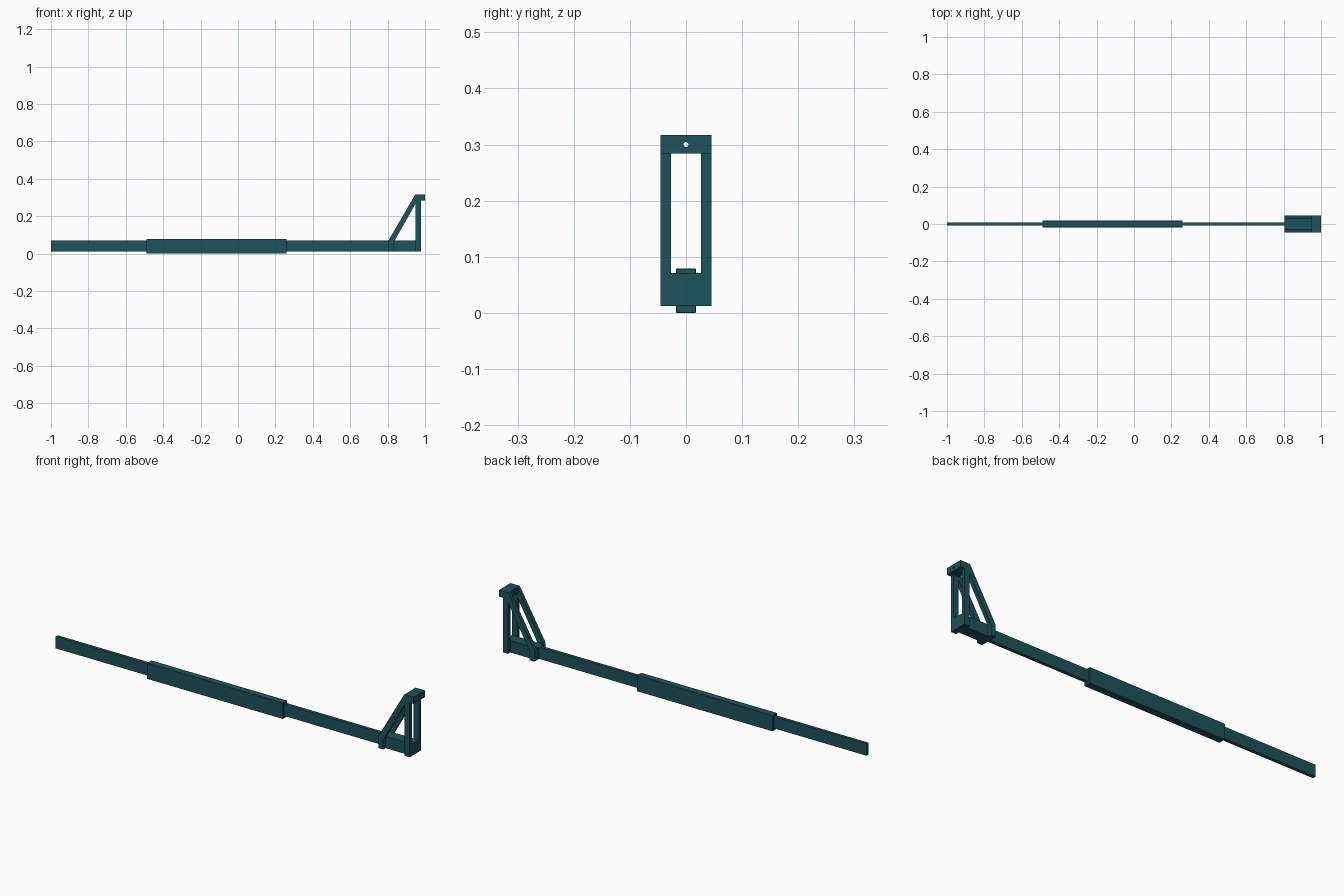
import bpy, bmesh, math

if "Cube" in bpy.data.objects:
    bpy.data.objects.remove(bpy.data.objects["Cube"])

teal = bpy.data.materials.new("dark_teal")
teal.diffuse_color = (0.012, 0.085, 0.105, 1)
teal.use_nodes = True
teal.node_tree.nodes["Principled BSDF"].inputs["Base Color"].default_value = teal.diffuse_color


def prism(name, profile, y0, y1):
    """Extrude an xz profile from y0 to y1."""
    me = bpy.data.meshes.new(name)
    bm = bmesh.new()
    face = bm.faces.new([bm.verts.new((x, y0, z)) for x, z in profile])
    ext = bmesh.ops.extrude_face_region(bm, geom=[face])
    for v in ext["geom"]:
        if isinstance(v, bmesh.types.BMVert):
            v.co.y = y1
    bmesh.ops.recalc_face_normals(bm, faces=bm.faces)
    bm.to_mesh(me)
    bm.free()
    me.materials.append(teal)
    ob = bpy.data.objects.new(name, me)
    bpy.context.collection.objects.link(ob)
    return ob


def box(name, x0, x1, half_y, z0, z1):
    return prism(name, [(x0, z0), (x1, z0), (x1, z1), (x0, z1)], -half_y, half_y)


# Long flat bar and the thicker grip sleeve around it
box("bar", -1.0, 0.95, 0.008, 0.012, 0.071)
sleeve = box("grip_sleeve", -0.49, 0.26, 0.0175, 0.0, 0.079)
bevel = sleeve.modifiers.new("soft_edges", "BEVEL")
bevel.width = 0.001
bevel.segments = 1

# Core block joining the two sides of the end frame
box("frame_base", 0.805, 0.978, 0.027, 0.012, 0.071)

# Upright posts and slanted braces, one pair per side
strut = [(0.805, 0.012), (0.832, 0.012), (0.832, 0.06), (0.952, 0.272),
         (0.952, 0.317), (0.948, 0.317), (0.805, 0.071)]
for side, s in (("left", -1), ("right", 1)):
    ya, yb = sorted((s * 0.027, s * 0.045))
    prism("post_" + side, [(0.95, 0.012), (0.978, 0.012), (0.978, 0.29), (0.95, 0.29)], ya, yb)
    prism("brace_" + side, strut, ya, yb)

# Top block with a small through hole
top = box("top_block", 0.949, 1.0, 0.045, 0.284, 0.317)
bpy.ops.mesh.primitive_cylinder_add(vertices=16, radius=0.0045, depth=0.2,
                                    location=(0.97, 0, 0.3), rotation=(0, math.pi / 2, 0))
cutter = bpy.context.object
cutter.name = "hole_cutter"
cutter.hide_render = True
cut = top.modifiers.new("hole", "BOOLEAN")
cut.operation = "DIFFERENCE"
cut.solver = "EXACT"
cut.object = cutter
bpy.context.view_layer.objects.active = top
bpy.ops.object.modifier_apply(modifier="hole")
bpy.data.objects.remove(cutter)
